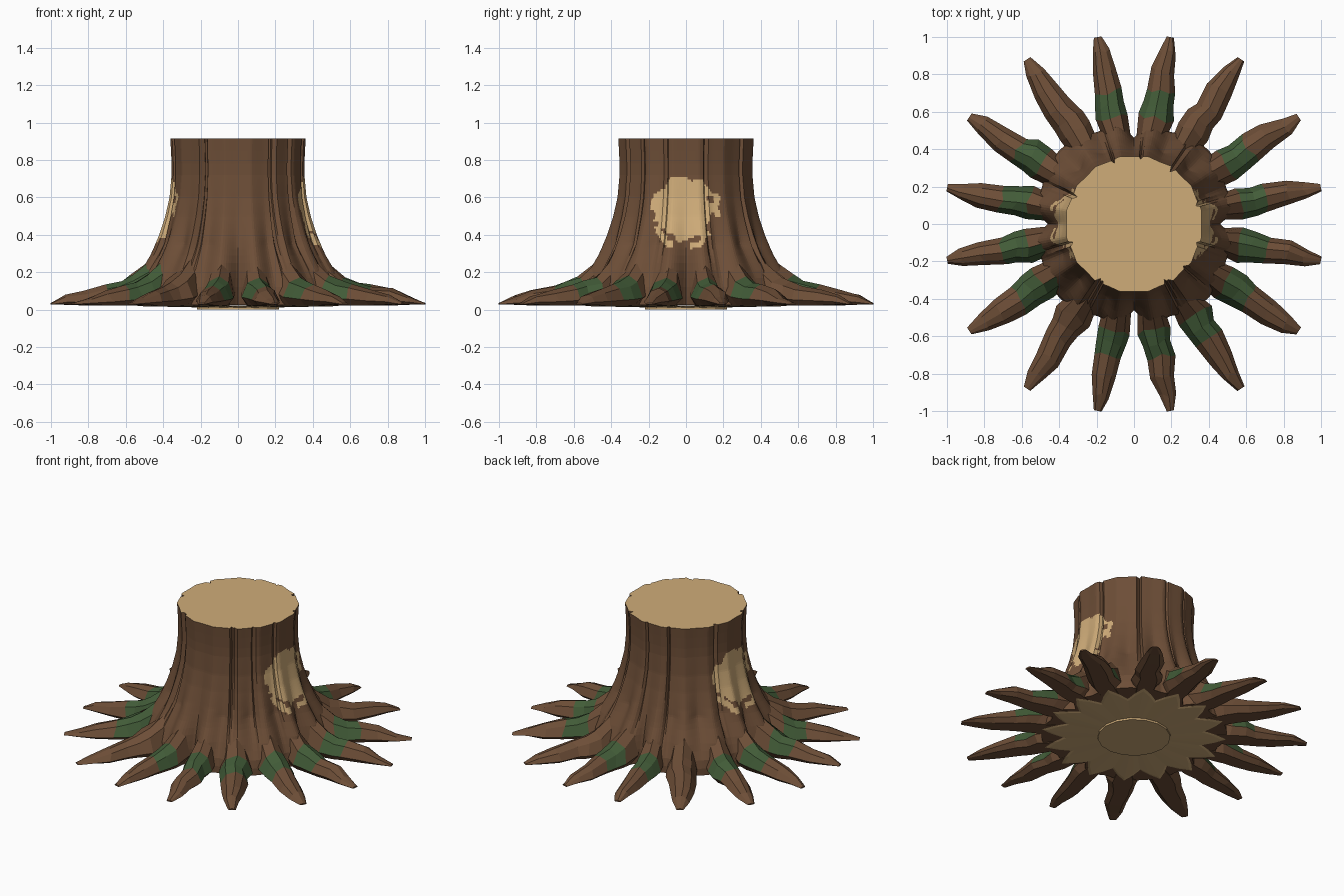
import bpy, bmesh, math, random

if "Cube" in bpy.data.objects:
    bpy.data.objects.remove(bpy.data.objects["Cube"])

random.seed(4)


def mat(name, r, g, b):
    lin = [(c / 255 / 12.92) if c < 10 else ((c / 255 + 0.055) / 1.055) ** 2.4 for c in (r, g, b)]
    m = bpy.data.materials.new(name)
    m.diffuse_color = (*lin, 1)
    m.use_nodes = True
    m.node_tree.nodes["Principled BSDF"].inputs["Base Color"].default_value = m.diffuse_color
    return m


BARK = mat("bark brown", 109, 78, 55)
WOOD = mat("cut wood tan", 207, 172, 121)
MOSS = mat("moss green", 66, 92, 56)


def finish(bm, name, mats):
    bmesh.ops.recalc_face_normals(bm, faces=bm.faces)
    me = bpy.data.meshes.new(name)
    bm.to_mesh(me)
    bm.free()
    for m in mats:
        me.materials.append(m)
    ob = bpy.data.objects.new(name, me)
    bpy.context.collection.objects.link(ob)
    return ob


def lerp(table, z):
    for (a, va), (b, vb) in zip(table, table[1:]):
        if z <= b:
            t = max(0, (z - a) / (b - a))
            return va + (vb - va) * t
    return table[-1][1]


def skin(bm, rings):
    n = len(rings[0])
    for k in range(len(rings) - 1):
        for i in range(n):
            j = (i + 1) % n
            bm.faces.new((rings[k][i], rings[k][j], rings[k + 1][j], rings[k + 1][i]))
    bm.faces.new(rings[0])
    return bm.faces.new(rings[-1])


ROOT_ANGLES = [q * 90 + a for q in range(4) for a in (11, 33, 57, 79)]

# Trunk: flared profile, ridged towards the roots, with bark grooves
RIDGE = [(.025, .55), (.1, .56), (.2, .53), (.3, .47), (.4, .427), (.5, .394), (.6, .371), (.72, .36), (.8, .36), (.915, .367)]
VALLEY = [(.025, .46), (.1, .46), (.2, .445), (.3, .425), (.4, .405), (.5, .383), (.6, .366), (.72, .358), (.8, .358), (.915, .365)]
N = 240
GROOVES = ((17, .025), (55, .04), (84, .015), (108, .02), (155, .035), (197, .03),
           (238, .035), (241, .025), (299, .035), (302, .025), (320, .02), (343, .02))


def trunk_radius(i, z):
    th = 2 * math.pi * i / N
    w = (0.5 + 0.5 * math.cos(16 * th - math.pi)) ** 0.8
    low = max(0, min(1, (.35 - z) / .25))
    v = lerp(VALLEY, z) + .1 * low * abs(math.sin(2 * th))
    r = v + (max(lerp(RIDGE, z), v) - v) * w
    # sixteen flat sides higher up
    off = (th + math.pi / 16) % (math.pi / 8) - math.pi / 16
    flat = 1.006 * math.cos(math.pi / 16) / math.cos(off)
    r *= 1 + (flat - 1) * (1 - low)
    fade = max(0, min(1, (z - .1) / .25))
    cut = max(d * max(0, 1 - abs(math.degrees(th) - g) / 1.7) for g, d in GROOVES)
    return r - cut * fade


zs = [.025, .07, .12, .17, .21, .25, .29] + [.32 + .0125 * k for k in range(33)] + [.78, .85, .915]
bm = bmesh.new()
rings = []
for z in zs:
    ring = []
    for i in range(N):
        r, t = trunk_radius(i, z), 2 * math.pi * i / N
        ring.append(bm.verts.new((r * math.cos(t), r * math.sin(t), z)))
    rings.append(ring)
top = skin(bm, rings)
top.material_index = 1

# Bare wood patches on both sides: a ragged blob with a broken ring
for f in bm.faces:
    c = f.calc_center_median()
    if abs(c.x) < .25 or not .3 < c.z < .74:
        continue
    s = 1 if c.x > 0 else -1
    u, v = (c.y * s + .005) / .18, (c.z - .525) / .19
    rho, phi = math.hypot(u, v), math.atan2(v, u)
    rag = .05 * math.sin(7 * phi + 1) + .03 * math.sin(13 * phi)
    edge = .95 if v > .45 else .8
    if u < -.3 and v > -.3:
        edge = .97
    if rho < edge + rag or (.88 < rho + rag < 1.06 and math.sin(5 * phi + .6) > -.25 and v < .5):
        f.material_index = 1
finish(bm, "trunk", [BARK, WOOD])

# Roots: tapered faceted sweeps, (distance, top height, half width)
STATIONS = [(.38, .33, .05), (.47, .265, .08), (.57, .18, .1), (.64, .152, .088), (.71, .13, .08),
            (.82, .108, .07), (.92, .072, .05), (1.0, .036, .022)]
SECTION = [(-1, .3), (-.6, .82), (.1, 1), (.65, .78), (1, .25), (.6, 0), (-.6, 0)]
NO_MOSS = (57, 123, 237)
for k, deg in enumerate(ROOT_ANGLES):
    bm = bmesh.new()
    a = math.radians(deg)
    near_axis = deg % 90 in (11, 79)
    length = 1.018 if near_axis else 1.05
    rings = []
    for s, (d, h, w) in enumerate(STATIONS):
        d = d * (1 + (length - 1) * d)
        mid = 1 < s < len(STATIONS) - 1
        side = random.uniform(-.009, .009) if mid else 0
        h += random.uniform(-.01, .008) if mid else 0
        w *= random.uniform(.92, 1.06) * (.92 if near_axis else 1)
        zb = .022 if s < 6 else .026
        ring = []
        for x, y in SECTION:
            lat = x * w + side
            dd = d + (random.uniform(-.015, .015) if mid else 0)
            z = zb + (h - zb) * y
            ring.append(bm.verts.new((dd * math.cos(a) - lat * math.sin(a),
                                      dd * math.sin(a) + lat * math.cos(a), z)))
        rings.append(ring)
    skin(bm, rings)
    # moss band over the upper faces
    if deg not in NO_MOSS:
        for f in bm.faces:
            c = f.calc_center_median()
            d = c.x * math.cos(a) + c.y * math.sin(a)
            if .565 < d < .725 and c.z > .07:
                f.material_index = 1
            # moss climbs one flank of the left roots
            lat = c.y * math.cos(a) - c.x * math.sin(a)
            if deg in (169, 191, 213) and .48 < d < .57 and lat > .03 and c.z > .07:
                f.material_index = 1
    finish(bm, "root_%02d" % (k + 1), [BARK, MOSS])

# Underside: star-shaped cut wood plate with a small stepped disc
bm = bmesh.new()
rings = []
for inner, outer, z in ((.43, .56, .022), (.41, .53, .018), (.23, .23, .012)):
    ring = []
    for i in range(64):
        t = 2 * math.pi * i / 64
        w = (.5 + .5 * math.cos(16 * t - math.pi))
        r = inner + (outer - inner) * w
        ring.append(bm.verts.new((r * math.cos(t), r * math.sin(t), z)))
    rings.append(ring)
skin(bm, rings)
finish(bm, "underside_plate", [WOOD])

bm = bmesh.new()
rings = [[bm.verts.new((.22 * math.cos(i * math.pi / 8), .22 * math.sin(i * math.pi / 8), z)) for i in range(16)]
         for z in (.02, 0)]
skin(bm, rings)
finish(bm, "base_disc", [WOOD])
